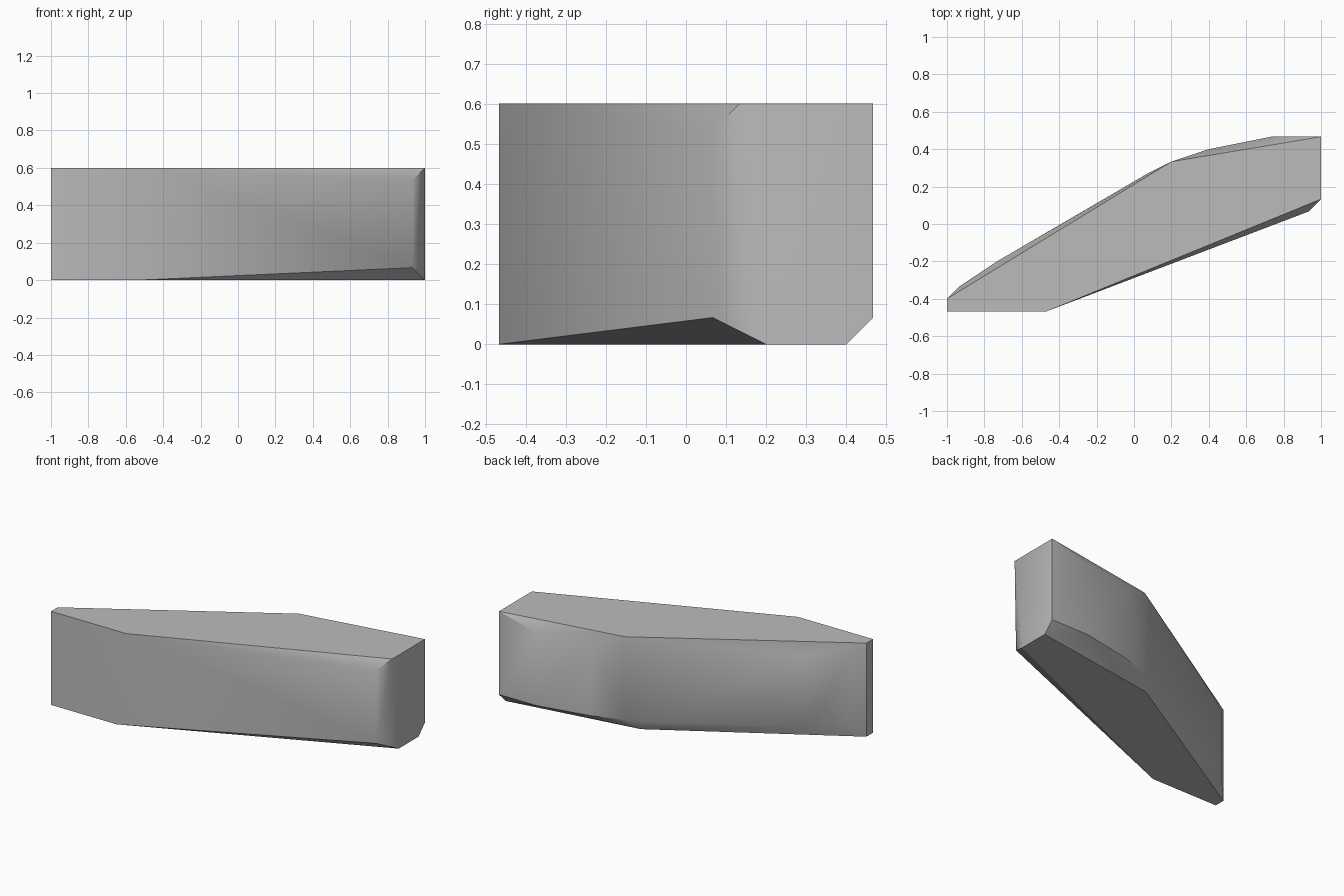
import bpy
import bmesh

cube = bpy.data.objects.get("Cube")
if cube:
    bpy.data.objects.remove(cube, do_unlink=True)

U = 1 / 15          # chiselling grid step
H = 9               # slab height in steps

stone = bpy.data.materials.new("stone_grey")
stone.use_nodes = True
colour = (0.5, 0.5, 0.5, 1)
stone.diffuse_color = colour
stone.node_tree.nodes["Principled BSDF"].inputs["Base Color"].default_value = colour

# Outlines of the flat top and bottom, in grid steps
top = [(-15, -6), (-15, -7), (-7, -7), (15, 2), (15, 7), (3, 5)]
bottom = [(-15, -6), (-15, -7), (-8, -7), (15, 3), (15, 6), (2, 4)]
# Bulging side corners, repeated just below the top and just above the bottom
sides = [(14, 1), (11, 7), (6, 6), (3, 5), (1, 4), (-11, -3), (-14, -5)]

points = [(x, y, H) for x, y in top] + [(x, y, 0) for x, y in bottom]
points += [(x, y, z) for x, y in sides for z in (1, H - 1)]
points.append((15, 7, 1))

# Wrap the corners in one convex chipped block
bm = bmesh.new()
for p in points:
    bm.verts.new([c * U for c in p])
hull = bmesh.ops.convex_hull(bm, input=bm.verts)
loose = [v for v in bm.verts if not v.link_faces]
bmesh.ops.delete(bm, geom=loose, context='VERTS')
bmesh.ops.dissolve_limit(bm, angle_limit=0.01, verts=bm.verts, edges=bm.edges)
bmesh.ops.recalc_face_normals(bm, faces=bm.faces)

mesh = bpy.data.meshes.new("stone_slab")
bm.to_mesh(mesh)
bm.free()
mesh.materials.append(stone)
slab = bpy.data.objects.new("stone_slab", mesh)
bpy.context.collection.objects.link(slab)

# Soften the shallow facets, keep the hard edges
bpy.ops.object.select_all(action='DESELECT')
slab.select_set(True)
bpy.context.view_layer.objects.active = slab
bpy.ops.object.shade_smooth_by_angle(angle=0.5236)
